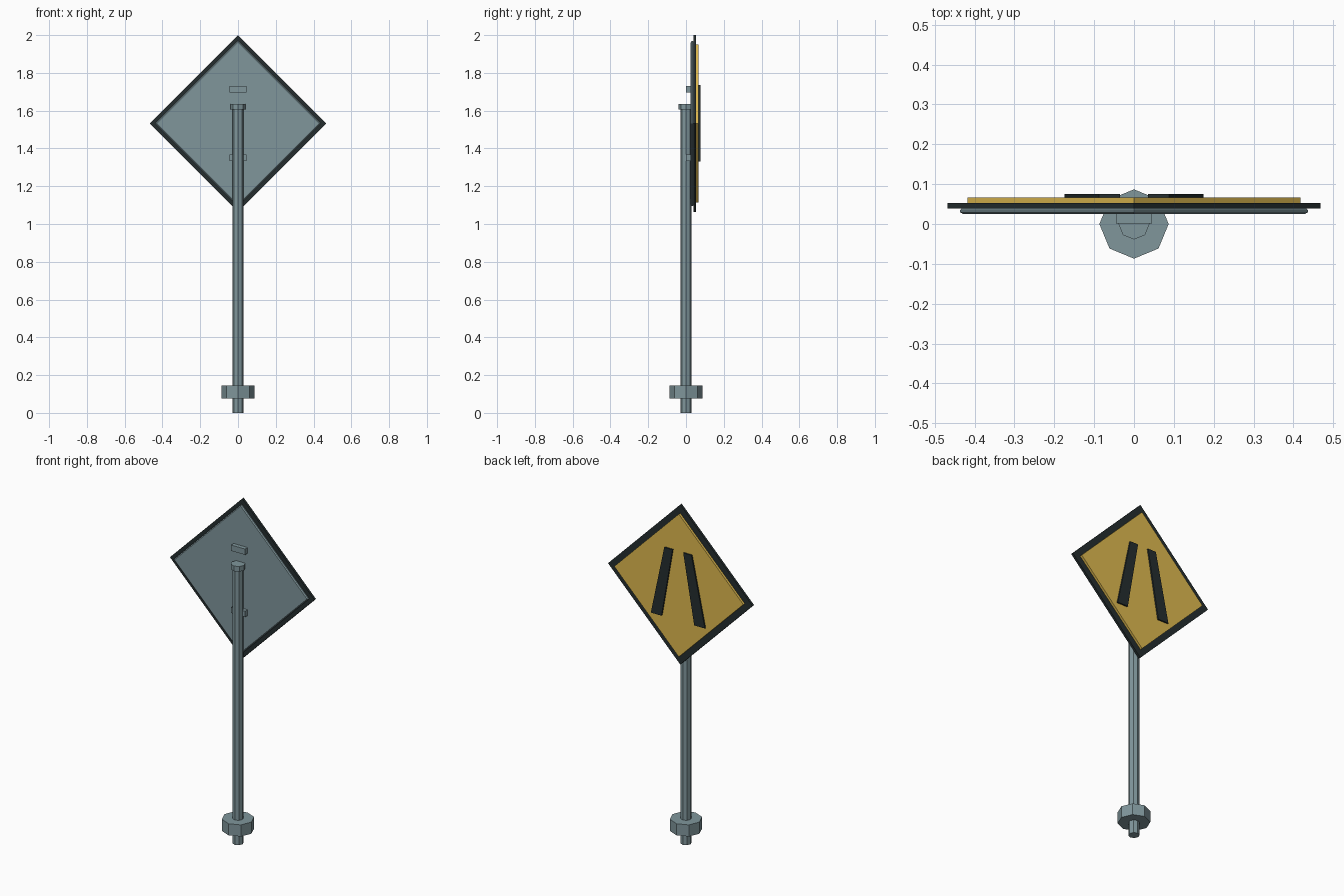
import bpy, bmesh, math

cube = bpy.data.objects.get("Cube")
if cube:
    bpy.data.objects.remove(cube, do_unlink=True)


def material(name, rgb):
    m = bpy.data.materials.new(name)
    m.use_nodes = True
    m.diffuse_color = (*rgb, 1)
    m.node_tree.nodes["Principled BSDF"].inputs["Base Color"].default_value = (*rgb, 1)
    return m


steel = material("blue grey steel", (0.215, 0.305, 0.33))
yellow = material("warm yellow", (0.73, 0.485, 0.078))
dark = material("near black", (0.018, 0.027, 0.028))


def finish(name, bm, mat):
    bmesh.ops.recalc_face_normals(bm, faces=bm.faces)
    mesh = bpy.data.meshes.new(name)
    bm.to_mesh(mesh)
    bm.free()
    mesh.materials.append(mat)
    obj = bpy.data.objects.new(name, mesh)
    bpy.context.collection.objects.link(obj)


def loft(name, rings, mat):
    """Join rings of equal point count and close both ends."""
    bm = bmesh.new()
    loops = [[bm.verts.new(p) for p in ring] for ring in rings]
    n = len(loops[0])
    for a, b in zip(loops, loops[1:]):
        for i in range(n):
            j = (i + 1) % n
            bm.faces.new((a[i], a[j], b[j], b[i]))
    bm.faces.new(loops[0])
    bm.faces.new(loops[-1])
    finish(name, bm, mat)


def octagon(radius, z):
    return [(radius * math.cos(i * math.pi / 4), radius * math.sin(i * math.pi / 4), z)
            for i in range(8)]


SIGN_Z = 1.532


def diamond(half, y):
    return [(half, y, SIGN_Z), (0, y, SIGN_Z + half),
            (-half, y, SIGN_Z), (0, y, SIGN_Z - half)]


# Post, cap and ground collar
loft("post", [octagon(0.030, 0), octagon(0.030, 1.61)], steel)
loft("post_cap", [octagon(0.039, 1.605), octagon(0.039, 1.635)], steel)
loft("base_collar", [octagon(0.087, 0.077), octagon(0.087, 0.145)], steel)

# Layered diamond sign, the backing chamfered on both sides
loft("backing_panel", [diamond(0.429, 0.025), diamond(0.437, 0.030),
                       diamond(0.437, 0.035), diamond(0.431, 0.040)], steel)
loft("sign_border", [diamond(0.468, 0.039), diamond(0.468, 0.053)], dark)
loft("sign_face", [diamond(0.418, 0.052), diamond(0.418, 0.067)], yellow)

# Two converging bars on the sign face
for side, s in (("left", 1), ("right", -1)):
    outline = [(0.035, 1.735), (0.088, 1.735), (0.175, 1.33), (0.106, 1.33)]
    loft(side + "_bar", [[(s * x, y, z) for x, z in outline] for y in (0.067, 0.0755)], dark)

# Brackets behind the sign
for name, z in (("upper_bracket", 1.714), ("lower_bracket", 1.350)):
    corners = [(-0.045, -0.017), (0.045, -0.017), (0.045, 0.017), (-0.045, 0.017)]
    loft(name, [[(x, y, z + dz) for x, dz in corners] for y in (0.001, 0.027)], steel)
